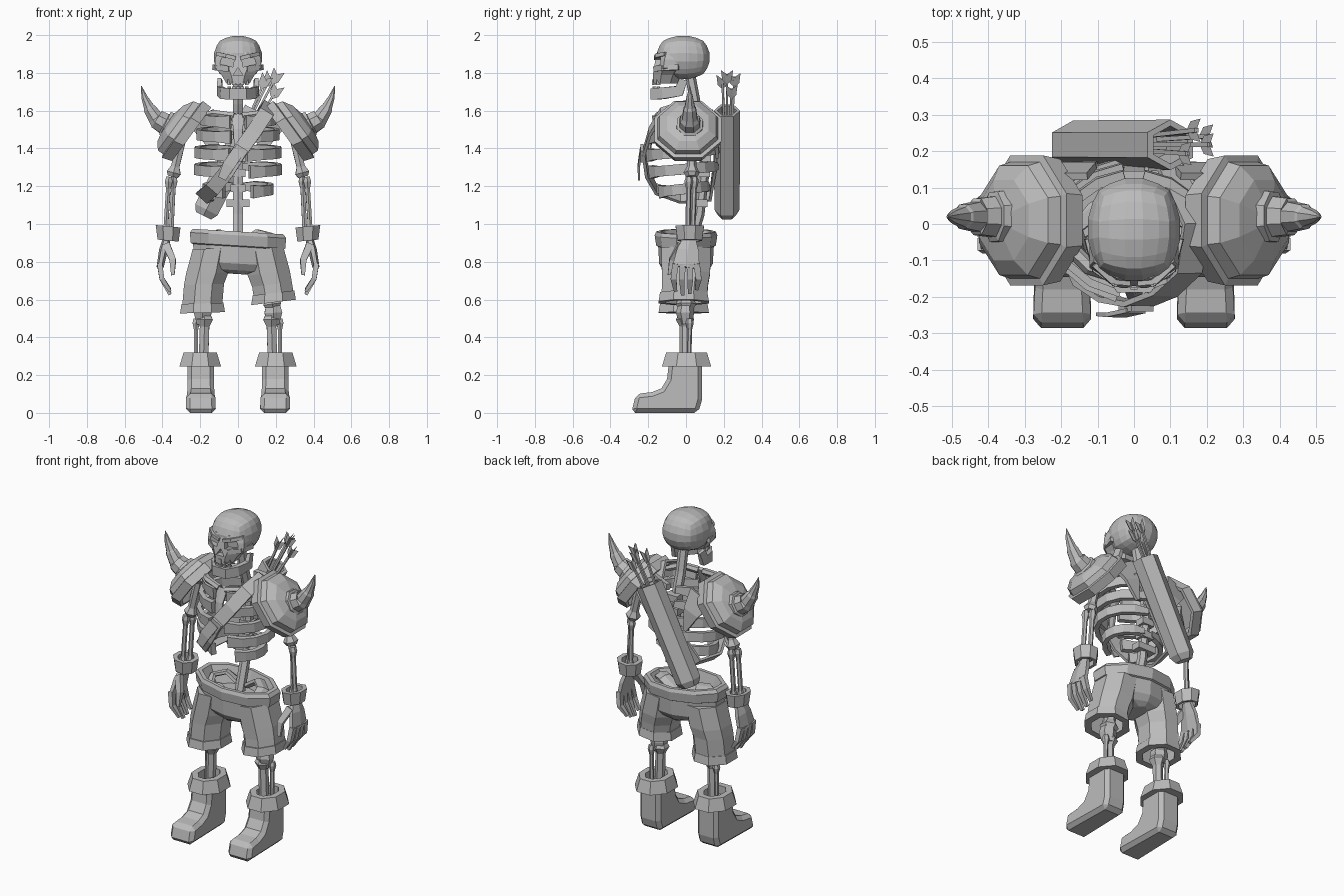
import bpy, bmesh, math
from mathutils import Vector, Matrix

if "Cube" in bpy.data.objects:
    bpy.data.objects.remove(bpy.data.objects["Cube"])

grey = bpy.data.materials.new("plain grey")
grey.use_nodes = True
grey.diffuse_color = (0.5, 0.5, 0.5, 1)
grey.node_tree.nodes["Principled BSDF"].inputs["Base Color"].default_value = (0.5, 0.5, 0.5, 1)


def finish(name, bm):
    bmesh.ops.recalc_face_normals(bm, faces=bm.faces)
    mesh = bpy.data.meshes.new(name)
    bm.to_mesh(mesh)
    bm.free()
    mesh.materials.append(grey)
    obj = bpy.data.objects.new(name, mesh)
    bpy.context.collection.objects.link(obj)
    return obj


def loft(name, rings, cap=True, loop=False):
    """Skin a list of rings that all have the same number of points."""
    bm = bmesh.new()
    rows = [[bm.verts.new(p) for p in ring] for ring in rings]
    n = len(rows[0])
    for a, b in zip(rows, rows[1:] + rows[:1] if loop else rows[1:]):
        for i in range(n):
            j = (i + 1) % n
            bm.faces.new((a[i], a[j], b[j], b[i]))
    if cap and not loop:
        bm.faces.new(rows[0])
        bm.faces.new(rows[-1])
    return finish(name, bm)


def oval(center, a, b, n=8, u=(1, 0, 0), v=(0, 1, 0)):
    """Polygon ring whose flats lie a and b away from the centre."""
    k = 1 / math.cos(math.pi / n)
    turns = [2 * math.pi * (i + 0.5) / n for i in range(n)]
    return [Vector(center) + Vector(u) * a * k * math.cos(t) + Vector(v) * b * k * math.sin(t)
            for t in turns]


def sweep(name, path, sizes, n=6, hub=(0, 9, 1), loop=False):
    """Tube along a path; sizes are (width, thickness), thickness pointing away from hub."""
    pts = [Vector(p) for p in path]
    if isinstance(sizes, tuple):
        sizes = [sizes] * len(pts)
    rings = []
    for i, (p, (a, b)) in enumerate(zip(pts, sizes)):
        last = len(pts) - 1
        before = pts[i - 1] if i or loop else p
        after = pts[(i + 1) % len(pts)] if i < last or loop else p
        t = (after - before).normalized()
        out = p - Vector(hub)
        out = (out - t * out.dot(t)).normalized()
        rings.append(oval(p, a, b, n, t.cross(out), out))
    return loft(name, rings, loop=loop)


def bone(name, a, b, r):
    """Shaft with knobbly ends."""
    a, b = Vector(a), Vector(b)
    stops = (0, 0.08, 0.2, 0.8, 0.92, 1)
    fat = (1.2, 1.7, 1, 1, 1.7, 1.2)
    return sweep(name, [a.lerp(b, f) for f in stops], [(r * k, r * k) for k in fat])


def box(name, center, size, turn=0, axis="Y"):
    bm = bmesh.new()
    m = Matrix.Translation(center) @ Matrix.Rotation(turn, 4, axis) @ Matrix.Diagonal((*size, 1))
    bmesh.ops.create_cube(bm, size=1, matrix=m)
    return finish(name, bm)


def mirror(obj):
    twin = obj.copy()
    twin.data = obj.data.copy()
    twin.name = obj.name.replace("left", "right")
    twin.data.transform(Matrix.Diagonal((-1, 1, 1, 1)))
    twin.data.flip_normals()
    bpy.context.collection.objects.link(twin)
    return twin


def cuff(name, center, rx, ry, h, thick=0.03, flare=0.02, tilt=0):
    """Hollow flared band."""
    u = (math.cos(tilt), 0, math.sin(tilt))
    x, y, z = center
    spec = [(-h, flare), (h, 0), (h, -thick), (-h, -thick)]
    return loft(name, [oval((x, y, z + d), rx + e, ry + e, 8, u) for d, e in spec], loop=True)


def carve(obj, cutters):
    for c in cutters:
        mod = obj.modifiers.new("carve", "BOOLEAN")
        mod.object, mod.solver = c, "EXACT"
    bpy.context.view_layer.update()
    mesh = bpy.data.meshes.new_from_object(obj.evaluated_get(bpy.context.evaluated_depsgraph_get()))
    obj.modifiers.clear()
    obj.data = mesh


# Skull: rounded box cranium and face, carved eye sockets and nose
bm = bmesh.new()
bmesh.ops.create_cube(bm, size=2)
bmesh.ops.subdivide_edges(bm, edges=bm.edges, cuts=4, use_grid_fill=True)
for v in bm.verts:
    ball = v.co.normalized()
    v.co = ball.lerp(v.co, 0.12)
    v.co = Vector((v.co.x * 0.131, v.co.y * 0.145 - 0.015, v.co.z * 0.118 + 1.882))
cranium = finish("cranium", bm)
face = loft("face", [oval((0, y, z), a, b) for y, z, a, b in [
    (-0.11, 1.745, 0.062, 0.065), (-0.1, 1.79, 0.088, 0.075), (-0.085, 1.825, 0.122, 0.085),
    (-0.08, 1.87, 0.122, 0.082), (-0.07, 1.91, 0.11, 0.08)]])
eye = box("left_socket_cutter", (0.058, -0.17, 1.858), (0.07, 0.07, 0.04), -0.2)
nose = sweep("nose_cutter", [(0, -0.24, 1.8), (0, -0.14, 1.8)], (0.014, 0.016), 3, (-9, 0, 1.8))
cutters = [eye, mirror(eye), nose]
carve(cranium, cutters)
carve(face, cutters)
for c in cutters:
    bpy.data.objects.remove(c)
mirror(sweep("left_brow", [(0.012, -0.16, 1.878), (0.06, -0.155, 1.89), (0.108, -0.11, 1.9)],
             (0.01, 0.01), 4, (0, 0, 1.88)))
mirror(sweep("left_cheekbone", [(0.045, -0.165, 1.82), (0.105, -0.125, 1.825), (0.126, -0.04, 1.83)],
             (0.014, 0.01), 4, (0, 0, 1.82)))
half = [(0.095, -0.015, 1.765), (0.097, -0.035, 1.705), (0.08, -0.12, 1.692)]
chin = [(0.04, -0.175, 1.688)]
jaw = half + chin + [(-x, y, z) for x, y, z in reversed(half + chin)]
sweep("jaw", jaw, [(0.022, 0.01)] + [(0.03, 0.014)] * 6 + [(0.022, 0.01)], 4, (0, -0.06, 1.69))
for i in range(-2, 3):
    y = -0.17 + 0.006 * i * i
    box("upper_tooth", (i * 0.023, y, 1.75), (0.019, 0.02, 0.03))
    box("lower_tooth", (i * 0.023, y, 1.718), (0.019, 0.016, 0.022))

# Spine, pelvis and ribcage
sweep("spine", [(0, 0.02, 0.88), (0, 0.07, 1.05), (0, 0.1, 1.3), (0, 0.1, 1.48), (0, 0.05, 1.64), (0, 0.02, 1.8)],
      (0.026, 0.024))
for i in range(6):
    box("vertebra", (0, 0.085 + 0.006 * i, 1.11 + i * 0.08), (0.12 if i < 1 else 0.08, 0.06, 0.04))
mirror(sweep("left_pelvis", [(0.02, 0.06, 0.9), (0.11, 0.05, 0.955), (0.17, 0, 0.94), (0.16, -0.06, 0.88)],
             (0.035, 0.015), 6, (0, 0, 0.6)))
sweep("sternum", [(0, -0.15, 1.58), (0, -0.18, 1.5), (0, -0.2, 1.36)], [(0.035, 0.01), (0.025, 0.01), (0.018, 0.008)])
for z, rx, ry, reach in [(1.555, 0.19, 0.15, 168), (1.475, 0.21, 0.17, 170), (1.38, 0.22, 0.185, 168),
                         (1.29, 0.22, 0.175, 164), (1.185, 0.175, 0.13, 155)]:
    path = []
    for k in range(8):
        t = math.radians(8 + (reach - 8) * k / 7)
        path.append((rx * math.sin(t), -0.015 + ry * math.cos(t), z + 0.015 * math.cos(t)))
    mirror(sweep("left_rib", path, [(0.018, 0.014)] + [(0.028, 0.014)] * 6 + [(0.035, 0.016)], 4, (0, 0, z)))
mirror(sweep("left_collarbone", [(0.02, -0.15, 1.57), (0.12, -0.12, 1.585), (0.26, 0.02, 1.56)], (0.018, 0.018)))
mirror(sweep("left_shoulder_blade", [(0.2, 0.13, 1.57), (0.15, 0.16, 1.47), (0.11, 0.165, 1.35)],
             [(0.08, 0.01), (0.05, 0.01), (0.01, 0.008)], 4))

# Shoulder armour: hollow, shallow stepped plate with a curved horn
u, axis = Vector((-0.59, 0, 0.81)), Vector((0.81, 0, 0.59))
base = Vector((0.245, 0.01, 1.475))
plate = [(0.05, 0.12, 0.12), (0, 0.155, 0.15), (0, 0.175, 0.168), (0.055, 0.185, 0.178), (0.06, 0.165, 0.16),
         (0.095, 0.16, 0.15), (0.125, 0.115, 0.11), (0.14, 0.05, 0.05)]
mirror(loft("left_shoulder_plate", [oval(base + axis * d - u * d * 0.15, a, b, 8, u, (0, 1, 0))
                                    for d, a, b in plate]))
horn = [(0.32, 1.5, 0.076), (0.385, 1.53, 0.068), (0.39, 1.532, 0.055), (0.43, 1.555, 0.05),
        (0.435, 1.56, 0.04), (0.468, 1.61, 0.033), (0.472, 1.62, 0.027), (0.495, 1.67, 0.017), (0.512, 1.73, 0.002)]
mirror(sweep("left_horn", [(x, 0.02, z) for x, z, r in horn], [(r, r) for x, z, r in horn], 8))

# Arms, wrist cuffs and hands
mirror(bone("left_upper_arm", (0.28, 0.03, 1.52), (0.345, 0.03, 1.25), 0.022))
mirror(bone("left_ulna", (0.34, 0.045, 1.25), (0.355, 0.035, 0.93), 0.012))
mirror(bone("left_radius", (0.365, 0.015, 1.25), (0.385, 0.01, 0.93), 0.012))
mirror(cuff("left_wrist_cuff", (0.37, 0.02, 0.95), 0.066, 0.075, 0.038, 0.025, -0.01, 0.1))
mirror(sweep("left_palm", [(0.375, 0.02, 0.93), (0.395, 0.01, 0.86), (0.413, 0, 0.77)],
             [(0.03, 0.018), (0.058, 0.02), (0.072, 0.016)], 6, (0, 0.01, 0.85)))
for i in range(4):
    y = -0.055 + i * 0.037
    drop = 0.02 * abs(i - 1.3)
    mirror(sweep("left_finger", [(0.415, y, 0.79), (0.403, y * 1.2, 0.71), (0.36, y, 0.62 + drop)],
                 [(0.017, 0.014), (0.015, 0.013), (0.009, 0.008)], 4, (0, y, 0.75)))
mirror(sweep("left_thumb", [(0.38, -0.03, 0.89), (0.345, -0.075, 0.81), (0.345, -0.09, 0.73)],
             [(0.02, 0.016), (0.017, 0.014), (0.009, 0.007)], 4))

# Ragged shorts: open waist, one leg longer than the other
hips = [(0.86, 0.17, 0.1), (0.96, 0.215, 0.13), (0.96, 0.24, 0.15), (0.94, 0.255, 0.158), (0.885, 0.25, 0.15),
        (0.88, 0.238, 0.14), (0.79, 0.23, 0.135), (0.755, 0.14, 0.115), (0.735, 0.05, 0.09)]
tip = (1, 0, -0.06)
loft("shorts_hips", [oval((0, 0, z), a, b, 10, tip) for z, a, b in hips])
for name, s, low in [("right", -1, 0.56), ("left", 1, 0.615)]:
    tilt = 0.12 if s > 0 else 0.03
    lean = (math.cos(tilt), 0, math.sin(tilt))
    loft(name + "_shorts_leg", [oval((s * x, y, z), a, b, 8, lean) for x, y, z, a, b in [
        (0.135, 0, 0.87, 0.105, 0.13), (0.163, 0, 0.74, 0.112, 0.128), (0.18, -0.005, 0.68, 0.106, 0.122),
        (0.19, -0.01, low, 0.106, 0.12), (0.19, -0.01, low, 0.085, 0.1), (0.165, 0, 0.73, 0.07, 0.09)]])
    cuff(name + "_shorts_cuff", (s * 0.188, -0.012, low - 0.005), 0.111, 0.125, 0.025, 0.03, 0.008, tilt)

# Legs and boots
mirror(bone("left_thigh", (0.14, 0, 0.88), (0.185, 0, 0.55), 0.028))
mirror(sweep("left_knee", [(0.185, 0, 0.6), (0.187, -0.005, 0.53), (0.187, 0, 0.47)],
             [(0.03, 0.03), (0.047, 0.042), (0.03, 0.028)]))
mirror(bone("left_shin", (0.175, -0.005, 0.52), (0.185, -0.005, 0.2), 0.025))
mirror(bone("left_calf_bone", (0.222, 0.02, 0.5), (0.222, 0.015, 0.2), 0.011))
mirror(cuff("left_boot_cuff", (0.2, 0.003, 0.283), 0.088, 0.108, 0.037, 0.035, 0.022))
side = [(0.065, 0), (0.085, 0.07), (0.085, 0.27), (-0.09, 0.27), (-0.1, 0.18), (-0.13, 0.13),
        (-0.18, 0.11), (-0.265, 0.1), (-0.285, 0.02), (-0.27, 0)]
boot = loft("left_boot", [[Vector((x + 0.05 * max(0, -y - 0.1) * (1 if x > 0.2 else -1), y, z)) for y, z in side]
                          for x in (0.126, 0.268)])
bevel = boot.modifiers.new("soft corners", "BEVEL")
bevel.width, bevel.segments, bevel.limit_method, bevel.angle_limit = 0.022, 1, "ANGLE", 1.2
mirror(boot)

# Quiver, arrows and chest strap
foot, top = Vector((-0.175, 0.217, 1.06)), Vector((0.1, 0.217, 1.6))
along = (top - foot).normalized()
across = Vector((along.z, 0, -along.x))
loft("quiver", [oval(foot.lerp(top, f), a, b, 6, across, (0, 1, 0)) for f, a, b in [
    (-0.03, 0.045, 0.04), (0.03, 0.066, 0.058), (1, 0.07, 0.06), (1, 0.052, 0.045), (0.8, 0.05, 0.04)]])
for dx, dy, reach in [(-0.02, -0.015, 0.17), (0.025, 0.015, 0.15), (0.005, 0, 0.22), (-0.01, 0.025, 0.19)]:
    start = foot.lerp(top, 0.8) + across * dx + Vector((0, dy, 0))
    end = top + along * reach + across * dx * 1.7 + Vector((0, dy * 1.6, 0))
    sweep("arrow_shaft", [start, end], (0.006, 0.006), 4)
    for w in (across, Vector((0, 1, 0))):
        bm = bmesh.new()
        shape = [(-0.06, 0), (-0.035, 0.025), (0.025, 0.032), (0, 0), (0.025, -0.032), (-0.035, -0.025)]
        bm.faces.new([bm.verts.new(end + along * a + w * b) for a, b in shape])
        finish("arrow_feather", bm)
sweep("chest_strap", [(0.17, 0, 1.63), (0.15, -0.13, 1.59), (0.085, -0.19, 1.49), (0.005, -0.222, 1.38),
                      (-0.065, -0.208, 1.27), (-0.135, -0.16, 1.185), (-0.19, -0.03, 1.14), (-0.16, 0.13, 1.15),
                      (-0.03, 0.155, 1.32), (0.1, 0.155, 1.53)],
      (0.04, 0.008), 4, (0, -0.02, 1.35), loop=True)
box("strap_buckle", (0.005, -0.232, 1.375), (0.07, 0.016, 0.07), 0.55)
sweep("strap_tail", [(0.005, -0.238, 1.39), (-0.05, -0.25, 1.31), (-0.085, -0.248, 1.24)],
      [(0.032, 0.006), (0.032, 0.006), (0.022, 0.005)], 4)
